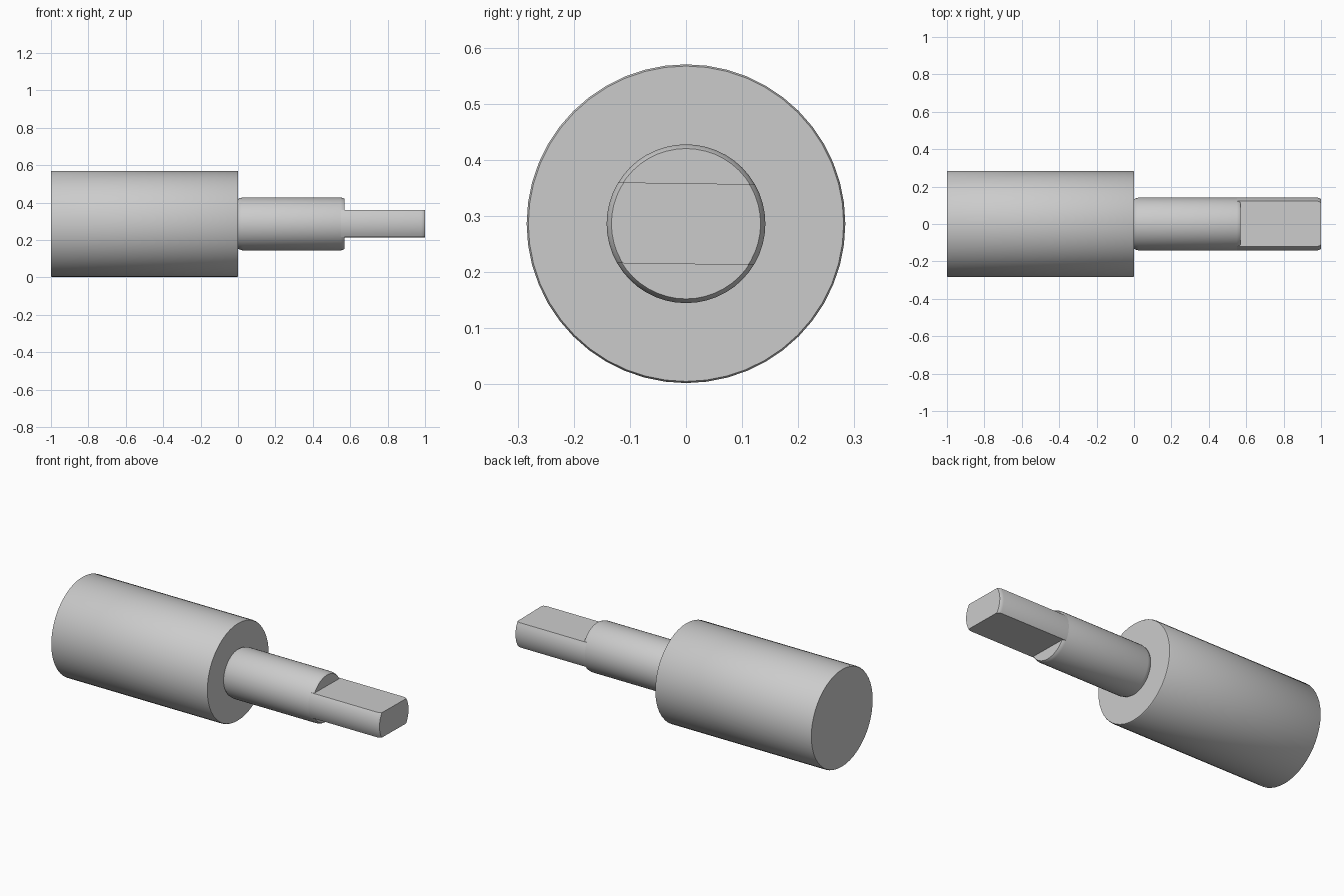
import bpy, bmesh, math
from mathutils import Vector

if "Cube" in bpy.data.objects:
    bpy.data.objects.remove(bpy.data.objects["Cube"], do_unlink=True)

AXIS_Z = 0.286
SIDES = 48

# Plain grey metal
grey = bpy.data.materials.new("grey metal")
grey.use_nodes = True
color = (0.6, 0.6, 0.6, 1)
grey.diffuse_color = color
grey.node_tree.nodes["Principled BSDF"].inputs["Base Color"].default_value = color


def turned_part(name, profile, cap_start=False, flats=None):
    """Revolve (x, radius) points about the long axis; optionally mill two flats."""
    bm = bmesh.new()
    rings = []
    for x, r in profile:
        angles = [2 * math.pi * i / SIDES for i in range(SIDES)]
        rings.append([bm.verts.new((x, r * math.cos(a), r * math.sin(a))) for a in angles])
    for a, b in zip(rings, rings[1:]):
        for i in range(SIDES):
            j = (i + 1) % SIDES
            bm.faces.new((a[i], a[j], b[j], b[i]))
    if cap_start:
        bm.faces.new(rings[0])
    bm.faces.new(rings[-1])
    if flats:
        tilt = math.radians(0.8)
        up = Vector((0, math.sin(tilt), math.cos(tilt)))
        for side in (1, -1):
            cut = bmesh.ops.bisect_plane(
                bm, geom=bm.verts[:] + bm.edges[:] + bm.faces[:],
                plane_co=up * flats * side, plane_no=up * side, clear_outer=True)
            # Close the cut with one flat face
            line = [v for v in cut["geom_cut"] if isinstance(v, bmesh.types.BMVert)]
            middle = Vector((sum(v.co.x for v in line) / len(line), 0, 0))
            line.sort(key=lambda v: math.atan2(v.co.y, v.co.x - middle.x))
            bm.faces.new(line)
    bmesh.ops.recalc_face_normals(bm, faces=bm.faces[:])
    mesh = bpy.data.meshes.new(name)
    bm.to_mesh(mesh)
    bm.free()
    mesh.materials.append(grey)
    obj = bpy.data.objects.new(name, mesh)
    obj.location.z = AXIS_Z
    bpy.context.collection.objects.link(obj)
    bpy.ops.object.select_all(action='DESELECT')
    obj.select_set(True)
    bpy.context.view_layer.objects.active = obj
    bpy.ops.object.shade_smooth_by_angle(angle=math.radians(35))
    return obj


# Large body with a very fine edge break
turned_part("body", [(-1, 0.281), (-0.995, 0.284), (-0.005, 0.284), (0, 0.281)], cap_start=True)

# Round shaft, eased at both ends
turned_part("shaft", [(0, 0.132), (0.008, 0.137), (0.025, 0.1415),
                      (0.55, 0.1415), (0.563, 0.138), (0.57, 0.134)])

# Drive end with two parallel flats
turned_part("flatted_drive_end", [(0.55, 0.1415), (0.98, 0.1415), (0.992, 0.138), (1, 0.133)],
            flats=0.072)
